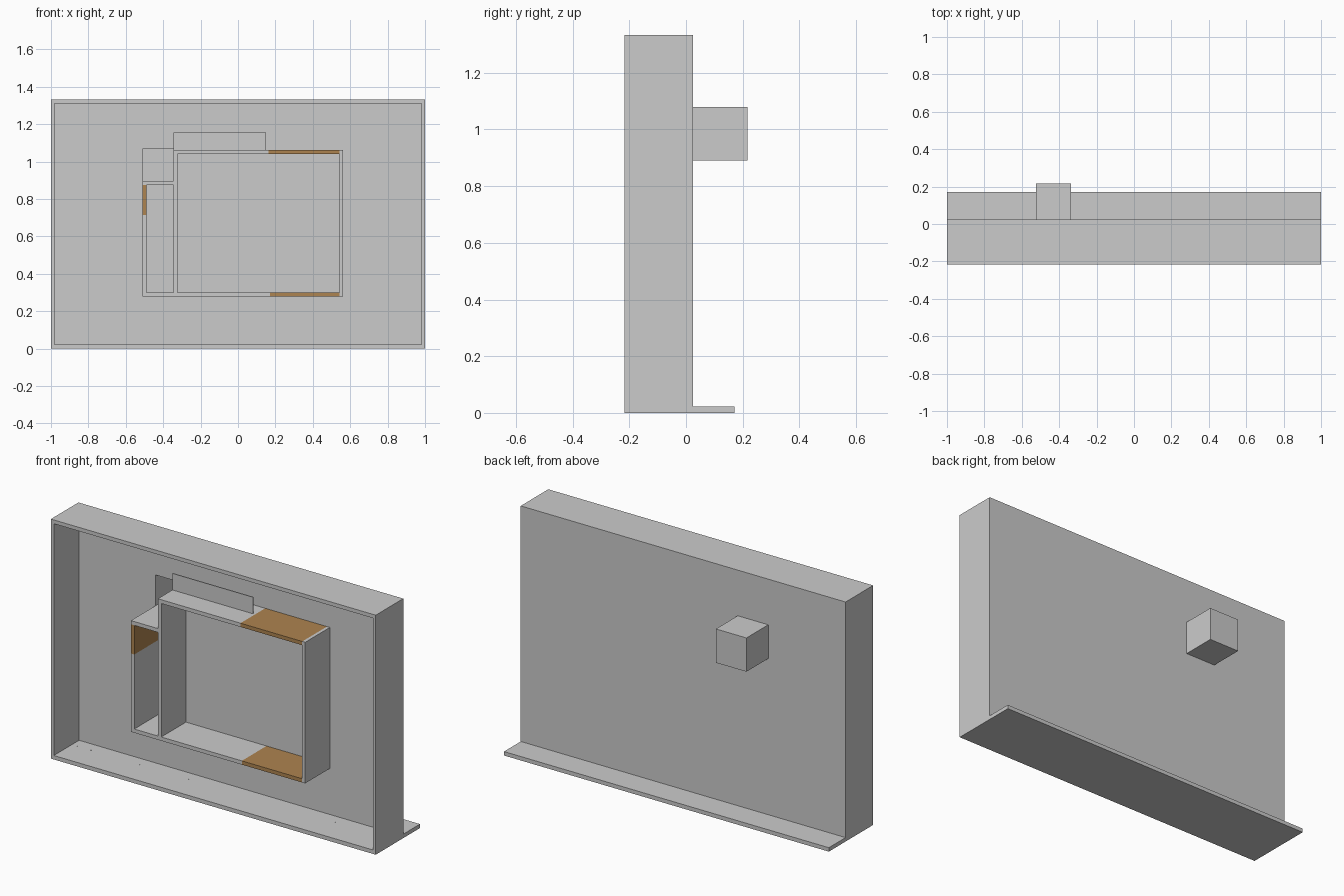
import bpy, bmesh

if "Cube" in bpy.data.objects:
    bpy.data.objects.remove(bpy.data.objects["Cube"])

wood = bpy.data.materials.new("brown_panel")
wood.diffuse_color = (0.42, 0.23, 0.08, 1)
wood.use_nodes = True
wood.node_tree.nodes["Principled BSDF"].inputs["Base Color"].default_value = wood.diffuse_color


def finish(name, bm, mat=None):
    bmesh.ops.recalc_face_normals(bm, faces=bm.faces)
    me = bpy.data.meshes.new(name)
    bm.to_mesh(me)
    bm.free()
    ob = bpy.data.objects.new(name, me)
    bpy.context.collection.objects.link(ob)
    if mat:
        me.materials.append(mat)
    return ob


def board(name, x0, x1, y0, y1, z0, z1, mat=None):
    """Box given by its limits."""
    bm = bmesh.new()
    bmesh.ops.create_cube(bm, size=1)
    for v in bm.verts:
        v.co = ((x0, x1)[v.co.x > 0], (y0, y1)[v.co.y > 0], (z0, z1)[v.co.z > 0])
    return finish(name, bm, mat)


def ring(name, outer, inner, y0, y1):
    """Rectangular ring (x0, x1, z0, z1), extruded along y."""
    bm = bmesh.new()

    def loop(r, y):
        a, b, c, d = r
        return [bm.verts.new((x, y, z)) for x, z in ((a, c), (b, c), (b, d), (a, d))]

    loops = [loop(outer, y0), loop(outer, y1), loop(inner, y1), loop(inner, y0)]
    for i in range(4):
        p, q = loops[i], loops[(i + 1) % 4]
        for j in range(4):
            k = (j + 1) % 4
            bm.faces.new((p[j], p[k], q[k], q[j]))
    return finish(name, bm)


FRONT, INNER, BACK, END = -0.217, 0.005, 0.025, 0.217
CASE = (-1, 1, 0, 1.333)
HOLE = (-0.511, -0.345, 0.897, 1.068)

# Outer case, back panel with an opening, and the ledge behind it
ring("case_frame", CASE, (-0.982, 0.982, 0.022, 1.312), FRONT, INNER)
ring("back_panel", CASE, HOLE, INNER, BACK)
board("rear_ledge", -1, 1, BACK, 0.172, 0, 0.022)

# Box behind the opening
ring("rear_box_walls", (-0.524, -0.336, 0.891, 1.079), HOLE, BACK, 0.203)
board("rear_box_back", -0.524, -0.336, 0.203, END, 0.891, 1.079)

# Inner shelf boards: x0, x1, z0, z1, material
F = -0.212
boards = {
    "main_top": (-0.324, 0.164, 1.042, 1.063, None),
    "main_top_brown": (0.164, 0.544, 1.042, 1.063, wood),
    "main_bottom": (-0.511, 0.172, 0.278, 0.299, None),
    "main_bottom_brown": (0.172, 0.544, 0.278, 0.299, wood),
    "main_right_side": (0.544, 0.562, 0.278, 1.063, None),
    "divider": (-0.345, -0.324, 0.299, 1.063, None),
    "side_shelf": (-0.511, -0.345, 0.876, 0.897, None),
    "side_wall": (-0.511, -0.490, 0.299, 0.714, None),
    "side_wall_brown": (-0.511, -0.490, 0.714, 0.876, wood),
}
for name, (x0, x1, z0, z1, mat) in boards.items():
    board(name, x0, x1, F, INNER, z0, z1, mat)

# Thin upright on top of the main compartment
board("upright_panel", -0.345, 0.151, -0.084, -0.079, 1.063, 1.155)

# Tiny screw heads along the case floor
for i, x in enumerate([-0.95] + [-0.864 + 0.3 * k for k in range(7)]):
    board(f"floor_screw_{i}", x - 0.002, x + 0.002, -0.059, -0.055, 0.022, 0.023)
